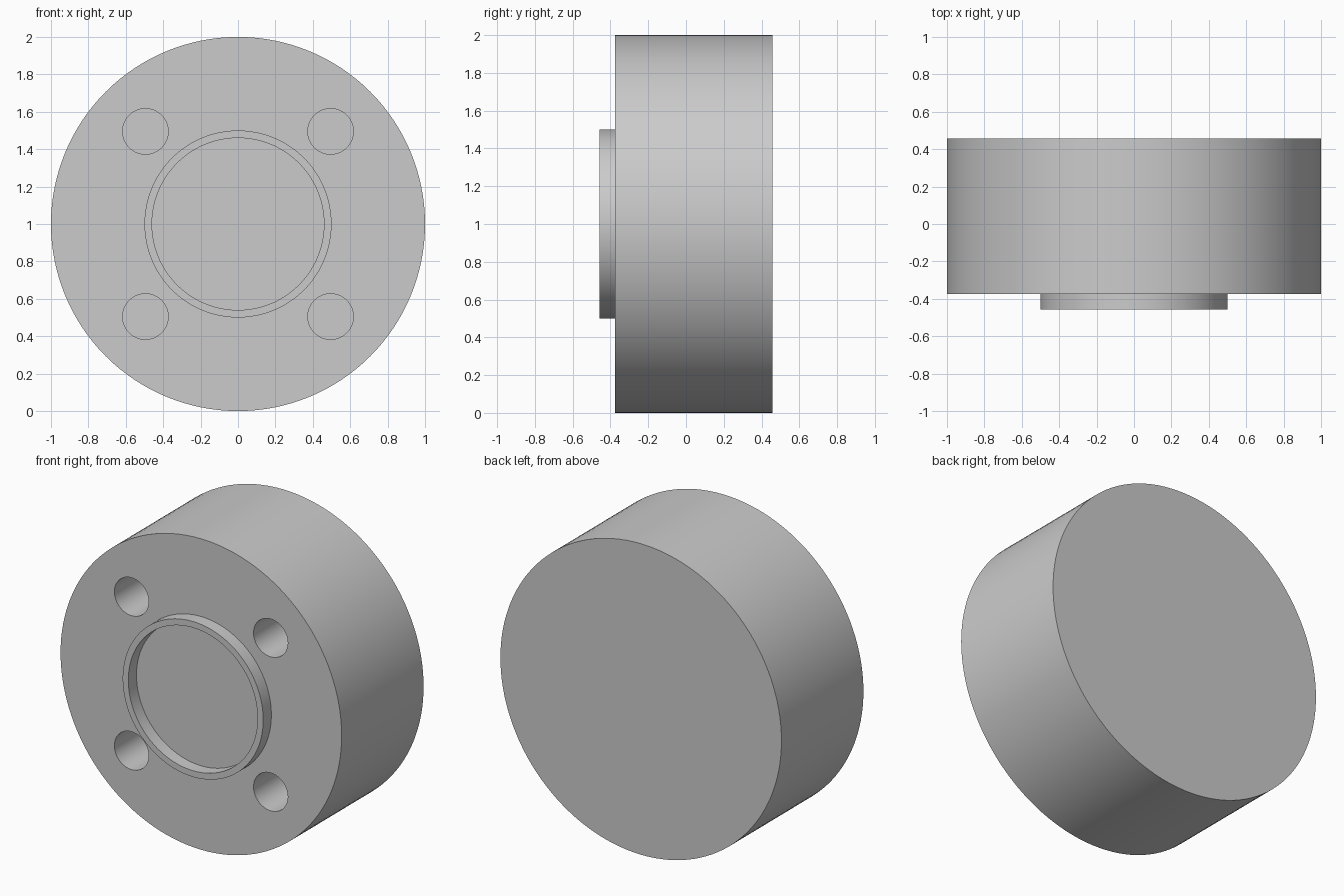
import bpy, bmesh
from math import pi, radians
from mathutils import Matrix

cube = bpy.data.objects.get("Cube")
if cube:
    bpy.data.objects.remove(cube, do_unlink=True)

# Overall sizes: the axis of the disc runs along y at z = 1
FRONT, BACK, RIM = -0.375, 0.458, -0.458
HOLE_OFFSET, HOLE_RADIUS, HOLE_DEPTH = 0.495, 0.122, 0.6

grey = bpy.data.materials.new("plain grey")
grey.use_nodes = True
grey.diffuse_color = (0.6, 0.6, 0.6, 1)
grey.node_tree.nodes["Principled BSDF"].inputs["Base Color"].default_value = (0.6, 0.6, 0.6, 1)


def cylinder(name, radius, y0, y1, x=0, z=1, sides=128):
    bpy.ops.mesh.primitive_cylinder_add(
        vertices=sides, radius=radius, depth=y1 - y0,
        location=(x, (y0 + y1) / 2, z), rotation=(pi / 2, 0, 0))
    obj = bpy.context.object
    obj.name = name
    obj.data.materials.append(grey)
    return obj


def smooth(obj):
    bpy.ops.object.select_all(action="DESELECT")
    obj.select_set(True)
    bpy.context.view_layer.objects.active = obj
    bpy.ops.object.shade_smooth_by_angle(angle=radians(30))


# Thick disc with four blind holes in the front face
body = cylinder("disc_body", 1, FRONT, BACK)
for sx in (-1, 1):
    for sz in (-1, 1):
        cutter = cylinder("hole_cutter", HOLE_RADIUS, FRONT - 0.1, FRONT + HOLE_DEPTH,
                          sx * HOLE_OFFSET, 1 + sz * HOLE_OFFSET, 48)
        cutter.hide_render = True
        cut = body.modifiers.new("hole", "BOOLEAN")
        cut.operation = "DIFFERENCE"
        cut.solver = "EXACT"
        cut.object = cutter
        bpy.context.view_layer.objects.active = body
        bpy.ops.object.modifier_apply(modifier=cut.name)
        bpy.data.objects.remove(cutter, do_unlink=True)
smooth(body)

# Thin raised ring, turned from a rectangular profile
bm = bmesh.new()
profile = [(0.5, FRONT), (0.5, RIM), (0.46, RIM), (0.46, FRONT)]
verts = [bm.verts.new((r, y, 0)) for r, y in profile]
edges = [bm.edges.new(pair) for pair in zip(verts, verts[1:])]
bmesh.ops.spin(bm, geom=verts + edges, cent=(0, 0, 0), axis=(0, 1, 0),
               angle=2 * pi, steps=96, use_merge=False)
bmesh.ops.remove_doubles(bm, verts=bm.verts[:], dist=0.0001)
bmesh.ops.recalc_face_normals(bm, faces=bm.faces[:])
# The rim faces must look forward
rim = [f for f in bm.faces if abs(f.normal.y) > 0.9]
if rim[0].normal.y > 0:
    bmesh.ops.reverse_faces(bm, faces=bm.faces[:])
bm.transform(Matrix.Translation((0, 0, 1)))
mesh = bpy.data.meshes.new("raised_ring")
bm.to_mesh(mesh)
bm.free()
mesh.materials.append(grey)
ring = bpy.data.objects.new("raised_ring", mesh)
bpy.context.collection.objects.link(ring)
smooth(ring)
